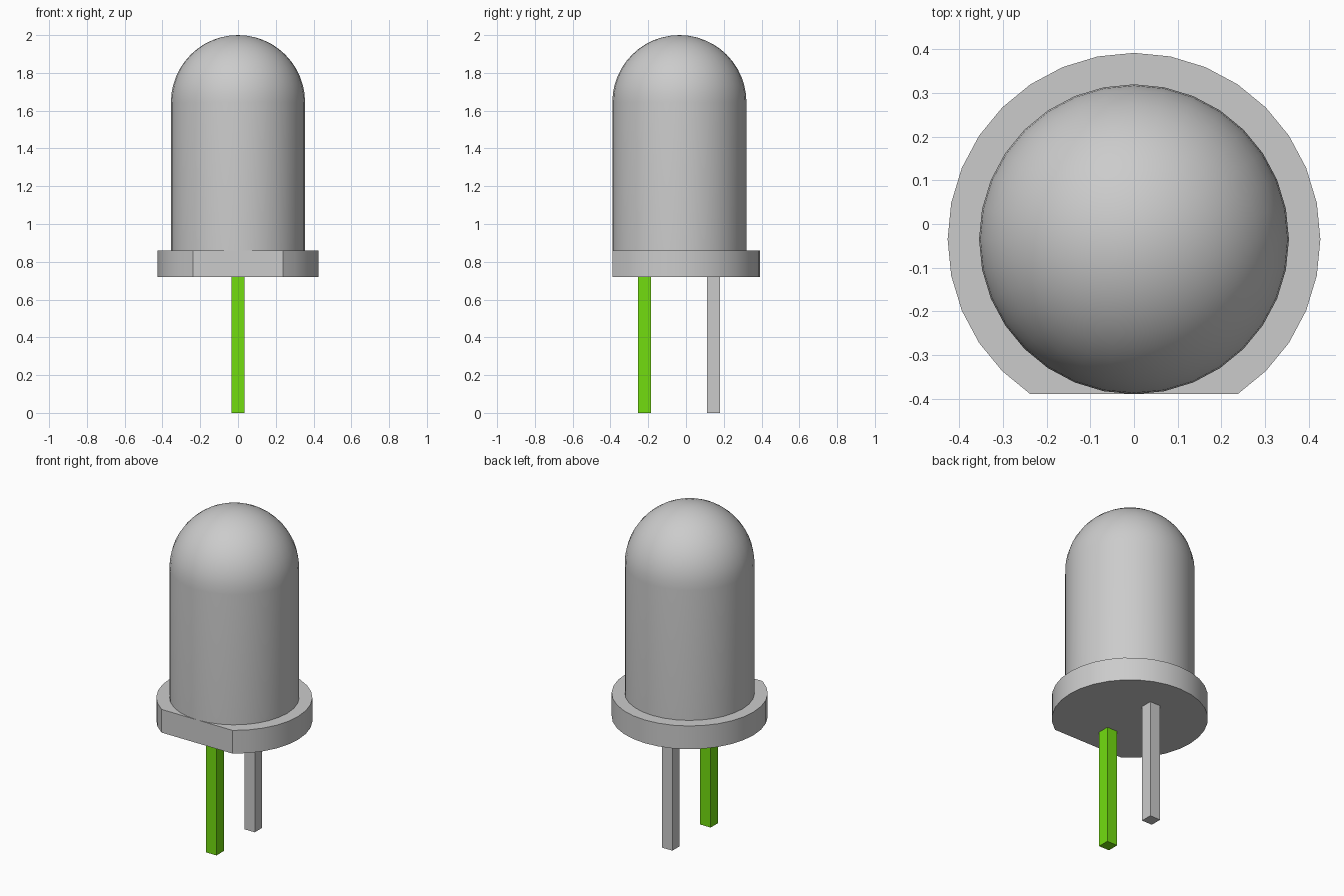
import bpy, bmesh
from math import sin, cos, pi, radians

if "Cube" in bpy.data.objects:
    bpy.data.objects.remove(bpy.data.objects["Cube"])

CY = -0.035          # y of the bulb axis
R, RIM = 0.355, 0.427
SEG = 32
Z0, Z1, Z_DOME = 0.72, 0.86, 1.645


def finish(name, bm, smooth=True):
    bmesh.ops.recalc_face_normals(bm, faces=bm.faces[:])
    mesh = bpy.data.meshes.new(name)
    bm.to_mesh(mesh)
    bm.free()
    obj = bpy.data.objects.new(name, mesh)
    bpy.context.collection.objects.link(obj)
    if smooth:
        bpy.ops.object.select_all(action='DESELECT')
        obj.select_set(True)
        bpy.context.view_layer.objects.active = obj
        bpy.ops.object.shade_smooth_by_angle(angle=radians(30))
    return obj


# Domed lens: straight wall and hemisphere, spun round its axis
bm = bmesh.new()
profile = [(R, Z1)] + [(R * cos(i * pi / 24), Z_DOME + R * sin(i * pi / 24)) for i in range(12)]
profile.append((0, Z_DOME + R))
verts = [bm.verts.new((r, CY, z)) for r, z in profile]
edges = [bm.edges.new(pair) for pair in zip(verts, verts[1:])]
bmesh.ops.spin(bm, geom=verts + edges, cent=(0, CY, 0), axis=(0, 0, 1),
               angle=2 * pi, steps=SEG)
bmesh.ops.remove_doubles(bm, verts=bm.verts[:], dist=1e-4)
finish("lens", bm)

# Rim disc with a flat on the front
bm = bmesh.new()
ring = []
for i in range(SEG):
    a = 2 * pi * i / SEG
    y = RIM * sin(a)
    if y > -R - 0.005:           # skip the points cut off by the flat
        ring.append(bm.verts.new((RIM * cos(a), CY + y, Z0)))
base = bm.faces.new(ring)
top = bmesh.ops.extrude_face_region(bm, geom=[base], use_keep_orig=True)["geom"]
bmesh.ops.translate(bm, vec=(0, 0, Z1 - Z0),
                    verts=[g for g in top if isinstance(g, bmesh.types.BMVert)])
finish("rim", bm)


# Square leads
def lead(name, y):
    bm = bmesh.new()
    bmesh.ops.create_cube(bm, size=1)
    bmesh.ops.scale(bm, vec=(0.07, 0.07, Z0), verts=bm.verts[:])
    bmesh.ops.translate(bm, vec=(0, y, Z0 / 2), verts=bm.verts[:])
    return finish(name, bm, smooth=False)


green = bpy.data.materials.new("green")
green.diffuse_color = (0.17, 0.72, 0.005, 1)
green.use_nodes = True
green.node_tree.nodes["Principled BSDF"].inputs["Base Color"].default_value = green.diffuse_color
lead("front_lead", -0.22).data.materials.append(green)
lead("back_lead", 0.145)
